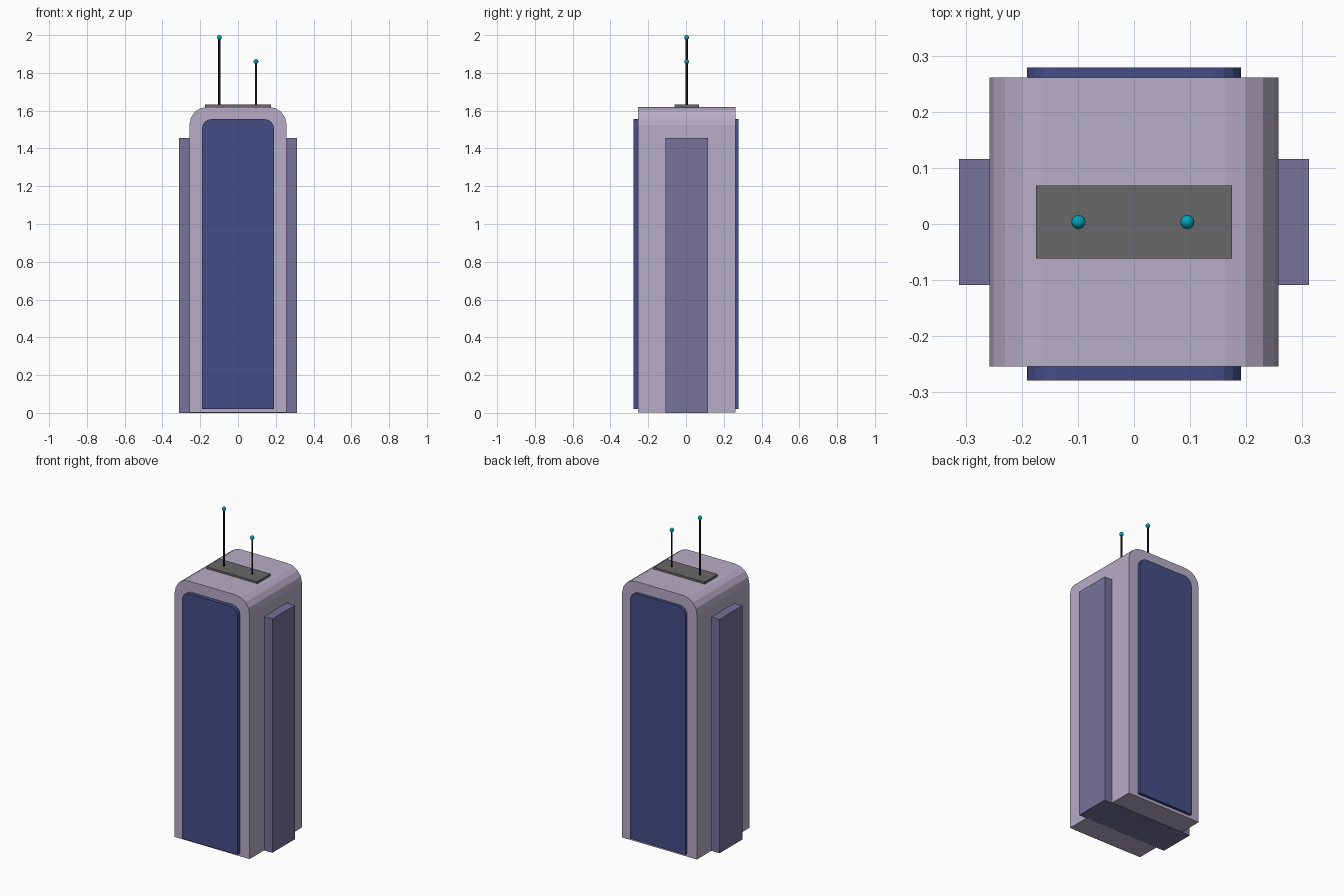
import bpy, bmesh
from math import sin, cos, pi

if "Cube" in bpy.data.objects:
    bpy.data.objects.remove(bpy.data.objects["Cube"])

YC = 0.0035  # depth centre of the body


def material(name, rgb):
    m = bpy.data.materials.new(name)
    m.diffuse_color = (*rgb, 1)
    m.use_nodes = True
    m.node_tree.nodes["Principled BSDF"].inputs["Base Color"].default_value = m.diffuse_color
    return m


lavender = material("lavender", (0.47, 0.42, 0.57))
navy = material("navy", (0.06, 0.075, 0.24))
slate = material("slate_purple", (0.18, 0.17, 0.32))
grey = material("mid_grey", (0.14, 0.14, 0.14))
black = material("near_black", (0.012, 0.012, 0.012))
cyan = material("cyan", (0.0, 0.36, 0.50))


def arch_slab(name, half_w, z0, z1, r, y0, y1, mat, segs=4):
    """Upright outline with rounded top corners, extruded from y0 to y1."""
    arc = [(half_w - r + r * cos(pi / 2 * i / segs), z1 - r + r * sin(pi / 2 * i / segs))
           for i in range(segs + 1)]
    right = [(half_w, z0)] + arc
    outline = right + [(-x, z) for x, z in reversed(right)]
    bm = bmesh.new()
    face = bm.faces.new([bm.verts.new((x, y0, z)) for x, z in outline])
    ext = bmesh.ops.extrude_face_region(bm, geom=[face])["geom"]
    bmesh.ops.translate(bm, vec=(0, y1 - y0, 0),
                        verts=[v for v in ext if isinstance(v, bmesh.types.BMVert)])
    bmesh.ops.recalc_face_normals(bm, faces=bm.faces)
    mesh = bpy.data.meshes.new(name)
    bm.to_mesh(mesh)
    bm.free()
    mesh.materials.append(mat)
    ob = bpy.data.objects.new(name, mesh)
    bpy.context.collection.objects.link(ob)


def finish(name, mat):
    ob = bpy.context.object
    ob.name = name
    ob.data.materials.append(mat)
    return ob


def box(name, size, centre, mat):
    bpy.ops.mesh.primitive_cube_add(size=1, location=centre)
    ob = finish(name, mat)
    ob.scale = size


# Main tower and the glazed panel showing on its front and back
arch_slab("tower_body", 0.2575, 0.002, 1.62, 0.095, YC - 0.2575, YC + 0.2575, lavender)
arch_slab("window_panel", 0.191, 0.02, 1.555, 0.05, -0.279, 0.279, navy)

# Side fins: one slab running through the tower
box("side_fins", (0.624, 0.224, 1.455), (0, YC, 0.7275), slate)

# Roof plate
box("roof_plate", (0.349, 0.13, 0.03), (0, YC, 1.617), grey)

# Antennas with ball tips
for side, x, z, r in (("left", -0.099, 1.9875, 0.006), ("right", 0.095, 1.86, 0.005)):
    base = 1.62
    bpy.ops.mesh.primitive_cylinder_add(vertices=12, radius=r, depth=z - base,
                                        location=(x, YC, (z + base) / 2))
    finish(side + "_antenna", black)
    bpy.ops.object.shade_smooth_by_angle()
    bpy.ops.mesh.primitive_uv_sphere_add(segments=16, ring_count=10, radius=0.0125,
                                         location=(x, YC, z))
    finish(side + "_antenna_tip", cyan)
    bpy.ops.object.shade_smooth()
